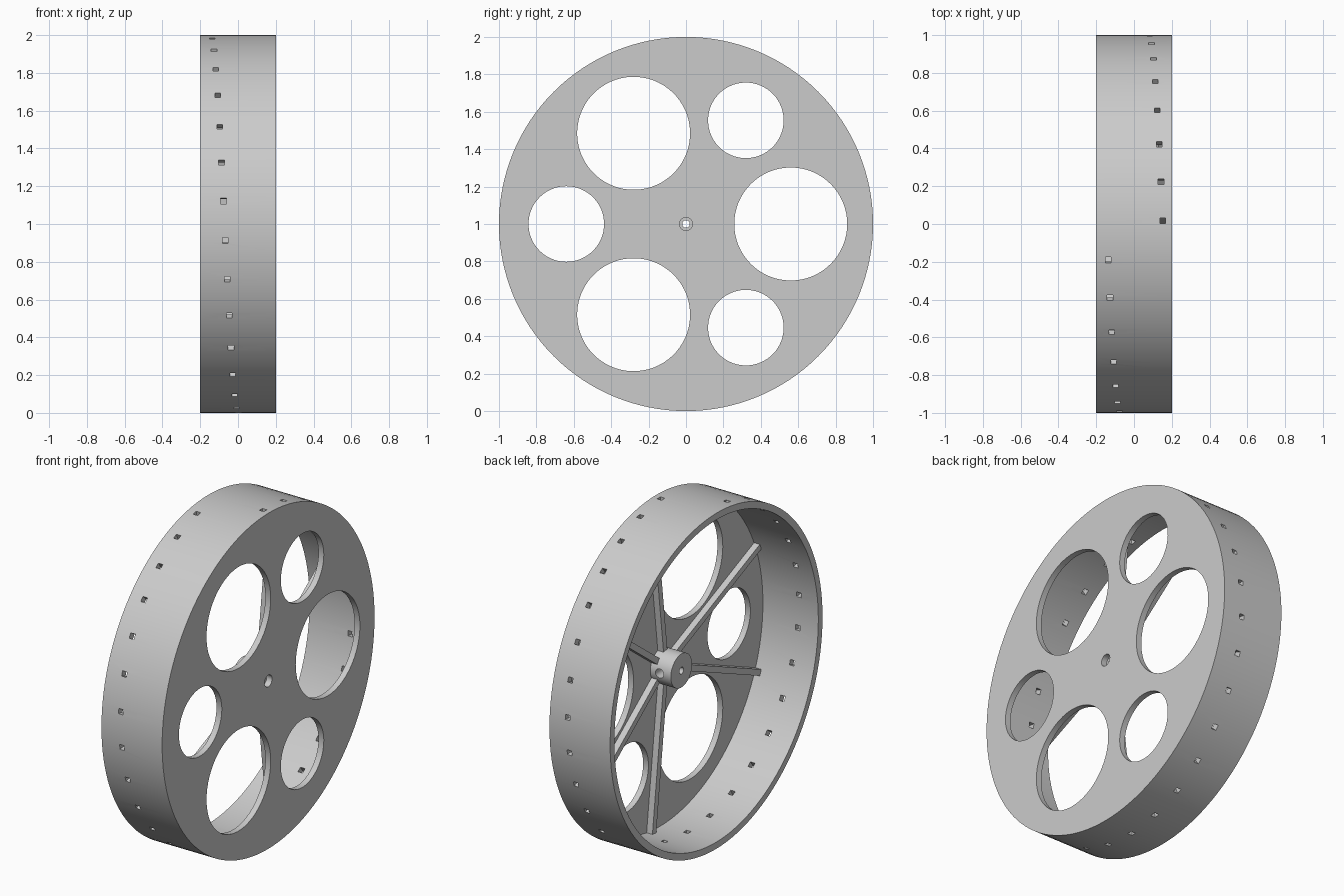
import bpy, bmesh
from math import radians, cos, sin, pi
from mathutils import Matrix, Vector

cube = bpy.data.objects.get("Cube")
if cube:
    bpy.data.objects.remove(cube, do_unlink=True)

AXLE = Vector((0, 0, 1))
PLATE_IN = 0.165      # inner face of the plate

grey = bpy.data.materials.new("plain grey")
grey.use_nodes = True
grey.diffuse_color = (0.6, 0.6, 0.6, 1)
grey.node_tree.nodes["Principled BSDF"].inputs["Base Color"].default_value = (0.6, 0.6, 0.6, 1)


def spin(angle):
    """Frame at the axle whose y axis points outward at the angle (degrees)."""
    return Matrix.Translation(AXLE) @ Matrix.Rotation(radians(angle), 4, 'X')


def add_cylinder(bm, x0, x1, radius, y=0.0, angle=0.0, sides=64):
    """Cylinder along x, its centre y away from the axle."""
    place = spin(angle) @ Matrix.Translation(((x0 + x1) / 2, y, 0)) @ Matrix.Rotation(pi / 2, 4, 'Y')
    bmesh.ops.create_cone(bm, cap_ends=True, segments=sides, radius1=radius,
                          radius2=radius, depth=x1 - x0, matrix=place)


def add_bar(bm, x0, x1, y0, y1, width, angle):
    """Radial box from y0 to y1 outward."""
    place = spin(angle) @ Matrix.Translation(((x0 + x1) / 2, (y0 + y1) / 2, 0))
    bmesh.ops.create_cube(bm, size=1, matrix=place @ Matrix.Diagonal((x1 - x0, y1 - y0, width, 1)))


def finish(bm, name):
    mesh = bpy.data.meshes.new(name)
    bm.to_mesh(mesh)
    bm.free()
    mesh.materials.append(grey)
    obj = bpy.data.objects.new(name, mesh)
    bpy.context.collection.objects.link(obj)
    return obj


def cut(obj, bm):
    """Subtract the shapes in bm from obj."""
    cutter = finish(bm, "cutter")
    cutter.hide_render = True
    mod = obj.modifiers.new("cut", 'BOOLEAN')
    mod.operation = 'DIFFERENCE'
    mod.solver = 'EXACT'
    mod.object = cutter
    bpy.ops.object.select_all(action='DESELECT')
    bpy.context.view_layer.objects.active = obj
    obj.select_set(True)
    bpy.ops.object.modifier_apply(modifier=mod.name)
    bpy.data.objects.remove(cutter, do_unlink=True)


def smooth(obj):
    bpy.ops.object.select_all(action='DESELECT')
    bpy.context.view_layer.objects.active = obj
    obj.select_set(True)
    bpy.ops.object.shade_smooth_by_angle(angle=radians(30))


# Drum: rim and plate in one, hollowed from the open side
bm = bmesh.new()
add_cylinder(bm, -0.2, 0.2, 1.0, sides=128)
drum = finish(bm, "wheel_drum")
bm = bmesh.new()
add_cylinder(bm, -0.3, PLATE_IN, 0.96, sides=128)
cut(drum, bm)

# Round plate openings, alternating large and small, and the centre bore
bm = bmesh.new()
for k in range(3):
    add_cylinder(bm, 0.1, 0.3, 0.302, 0.56, 120 * k)
    add_cylinder(bm, 0.1, 0.3, 0.202, 0.64, 120 * k + 60)
add_cylinder(bm, 0.1, 0.3, 0.035, sides=32)
cut(drum, bm)

# Spiral of small square holes through the rim
bm = bmesh.new()
for i in range(30):
    x = -0.137 + 0.01 * i
    add_bar(bm, x - 0.015, x + 0.015, 0.9, 1.1, 0.03, 101 + 12 * i)
cut(drum, bm)
smooth(drum)

# Hub with axle bore and a side screw hole
bm = bmesh.new()
add_cylinder(bm, 0.03, PLATE_IN, 0.1)
hub = finish(bm, "hub")
bm = bmesh.new()
add_cylinder(bm, -0.1, 0.3, 0.02, sides=32)
cut(hub, bm)
bm = bmesh.new()
bmesh.ops.create_cone(bm, cap_ends=True, segments=32, radius1=0.027, radius2=0.027, depth=0.2,
                      matrix=Matrix.Translation((0.105, 0.1, 1)) @ Matrix.Rotation(pi / 2, 4, 'X'))
cut(hub, bm)
smooth(hub)

# Spokes in the gaps between the openings
bm = bmesh.new()
for k in range(3):
    for side in (-37, 37):
        add_bar(bm, 0.127, PLATE_IN + 0.002, 0.085, 0.965, 0.036, 120 * k + side)
finish(bm, "spokes")
